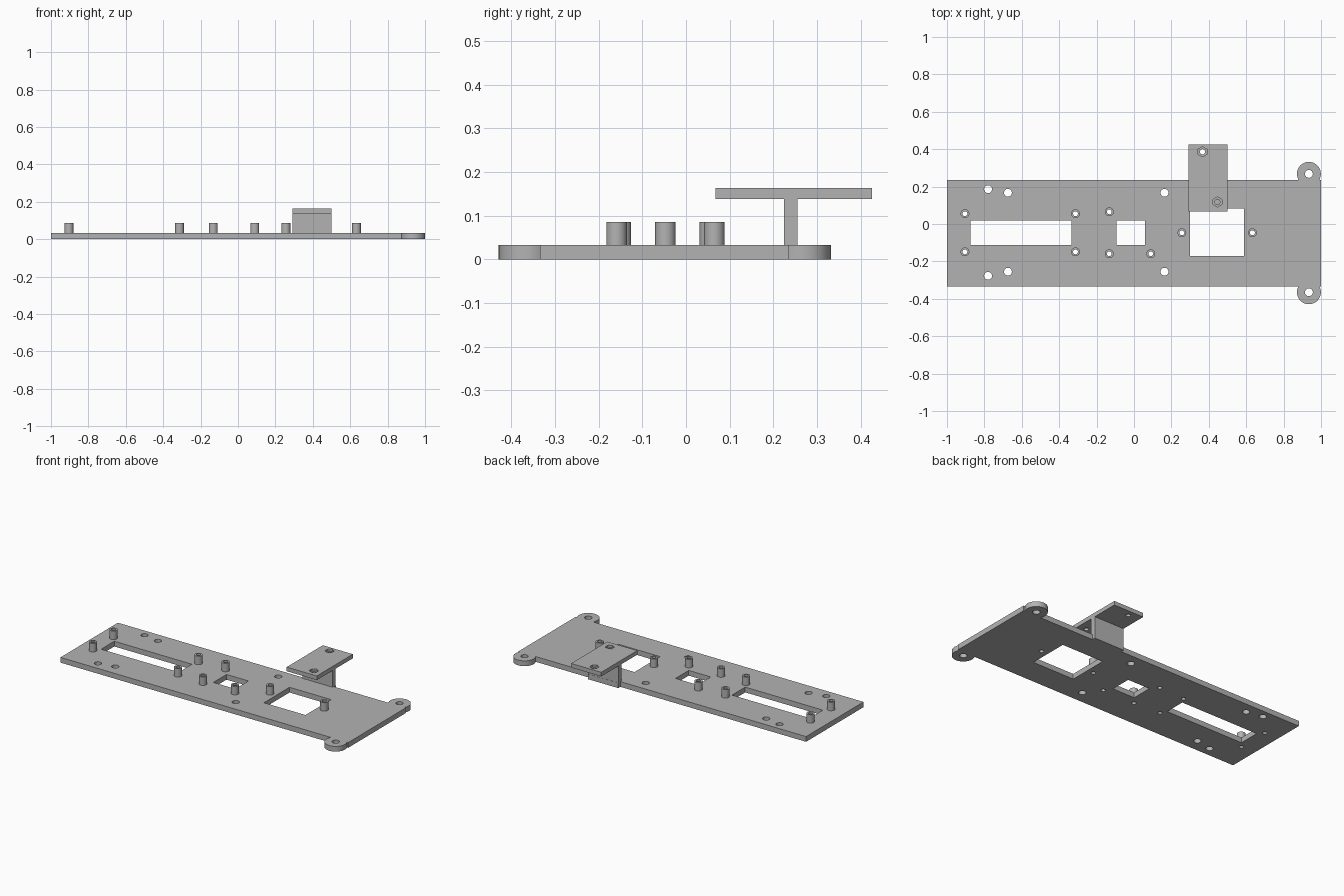
import bpy
import bmesh
from math import radians
from mathutils import Matrix, Vector

if "Cube" in bpy.data.objects:
    bpy.data.objects.remove(bpy.data.objects["Cube"])

grey = bpy.data.materials.new("plain_grey")
grey.use_nodes = True
colour = (0.45, 0.45, 0.45, 1)
grey.diffuse_color = colour
grey.node_tree.nodes["Principled BSDF"].inputs["Base Color"].default_value = colour

THICK = 0.033       # base plate thickness
POST_TOP = 0.086    # top of the standoffs
SHELF = (0.138, 0.164)


def finish(name, bm):
    mesh = bpy.data.meshes.new(name)
    bm.to_mesh(mesh)
    bm.free()
    mesh.materials.append(grey)
    obj = bpy.data.objects.new(name, mesh)
    bpy.context.collection.objects.link(obj)
    return obj


def box(name, x, y, z):
    bm = bmesh.new()
    bmesh.ops.create_cube(bm, size=1)
    low, high = Vector((x[0], y[0], z[0])), Vector((x[1], y[1], z[1]))
    bmesh.ops.scale(bm, vec=high - low, verts=bm.verts)
    bmesh.ops.translate(bm, vec=(low + high) / 2, verts=bm.verts)
    return finish(name, bm)


def cylinder(name, centre, radius, z, sides=32):
    bm = bmesh.new()
    place = Matrix.Translation((*centre, (z[0] + z[1]) / 2))
    bmesh.ops.create_cone(bm, cap_ends=True, segments=sides, radius1=radius,
                          radius2=radius, depth=z[1] - z[0], matrix=place)
    return finish(name, bm)


def combine(target, tool, operation):
    tool.hide_render = True
    mod = target.modifiers.new(operation.lower(), "BOOLEAN")
    mod.operation = operation
    mod.solver = "EXACT"
    mod.object = tool
    bpy.context.view_layer.objects.active = target
    bpy.ops.object.modifier_apply(modifier=mod.name)
    bpy.data.objects.remove(tool)


def smooth(obj):
    bpy.ops.object.select_all(action="DESELECT")
    obj.select_set(True)
    bpy.context.view_layer.objects.active = obj
    bpy.ops.object.shade_smooth_by_angle(angle=radians(30))


through = (-0.1, 0.11)
ears = [(0.935, 0.268), (0.935, -0.365)]
standoffs = [(x, y) for x in (-0.904, -0.313) for y in (0.055, -0.149)]
standoffs += [(-0.132, 0.065), (-0.132, -0.159), (0.09, -0.159),
              (0.256, -0.047), (0.633, -0.047)]
screw_holes = [(-0.78, 0.186), (-0.78, -0.277)]
screw_holes += [(x, y) for x in (-0.674, 0.163) for y in (0.167, -0.255)]

# Base plate with round mounting ears and a ledge under the bracket
base = box("base_plate", (-1, 1), (-0.334, 0.236), (0, THICK))
for ear in ears:
    combine(base, cylinder("ear", ear, 0.064, (0, THICK), 48), "UNION")
combine(base, box("ledge", (0.291, 0.5), (0.2, 0.257), (0, THICK)), "UNION")

# Rectangular windows
for x, y in (((-0.874, -0.334), (-0.111, 0.02)),
             ((-0.094, 0.059), (-0.111, 0.02)),
             ((0.299, 0.588), (-0.17, 0.084))):
    combine(base, box("window_cutter", x, y, through), "DIFFERENCE")

# Round holes in the plate
for spot in ears + screw_holes:
    combine(base, cylinder("hole_cutter", spot, 0.021, through), "DIFFERENCE")
for spot in standoffs:
    combine(base, cylinder("bore_cutter", spot, 0.013, through, 24), "DIFFERENCE")
smooth(base)

# Hollow standoffs
for i, spot in enumerate(standoffs):
    post = cylinder(f"standoff_{i + 1}", spot, 0.0235, (THICK, POST_TOP))
    combine(post, cylinder("bore_cutter", spot, 0.013, through, 24), "DIFFERENCE")
    smooth(post)

# Raised bracket: upright web and a shelf with nut pockets
box("bracket_web", (0.291, 0.5), (0.225, 0.256), (THICK, SHELF[0]))
shelf = box("bracket_shelf", (0.291, 0.5), (0.068, 0.426), SHELF)
for spot in ((0.366, 0.386), (0.446, 0.118)):
    combine(shelf, cylinder("hole_cutter", spot, 0.014, (0.1, 0.2), 24), "DIFFERENCE")
    combine(shelf, cylinder("nut_cutter", spot, 0.027, (0.151, 0.2), 6), "DIFFERENCE")
smooth(shelf)
